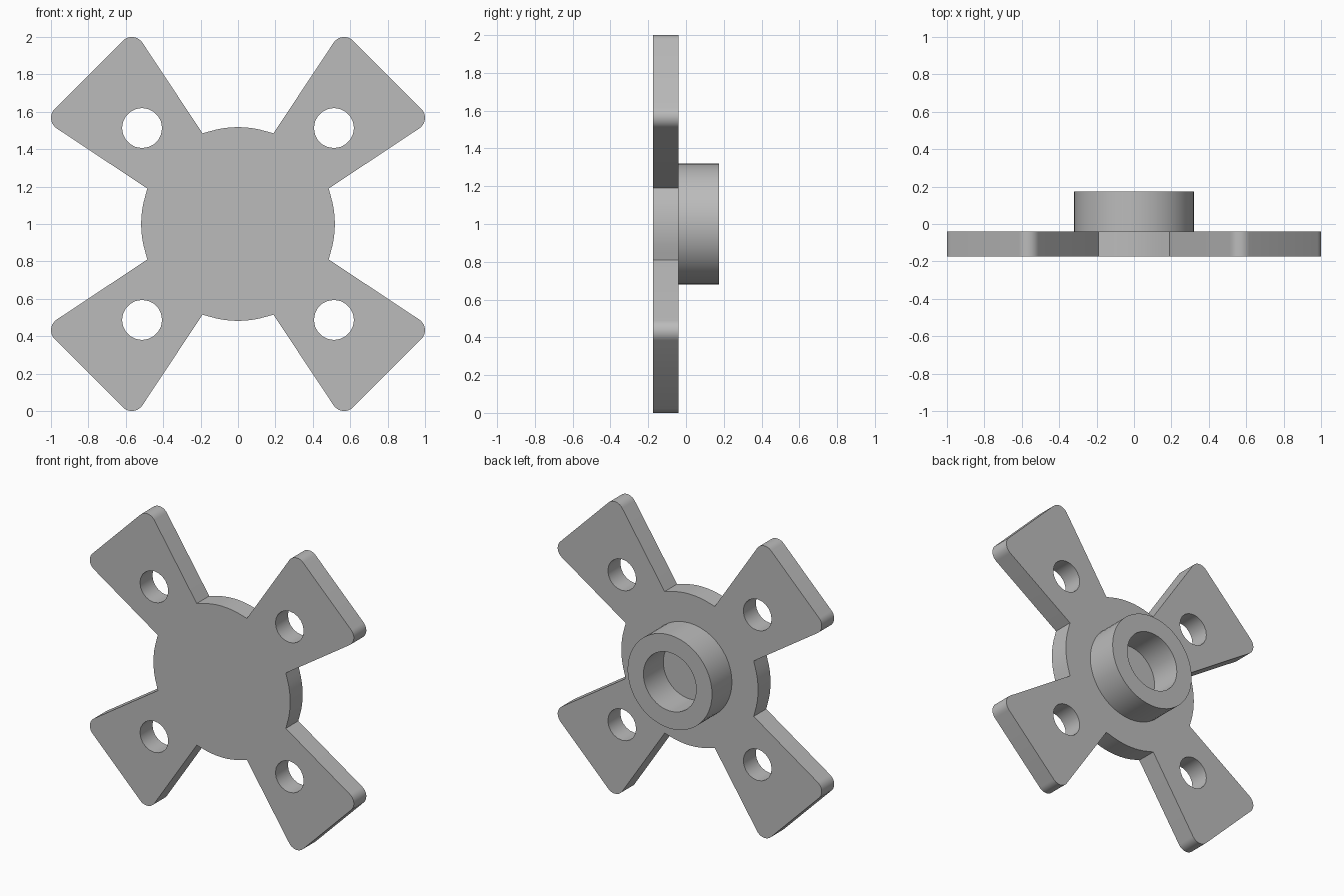
import bpy, bmesh, math
from mathutils import Matrix, Vector

old = bpy.data.objects.get("Cube")
if old:
    bpy.data.objects.remove(old, do_unlink=True)

FRONT, BACK, HUB_END = -0.175, -0.04, 0.175
CENTRE_Z = 1.0
DISC_R, ARM_END, TAPER = 0.518, 1.1285, math.radians(11.45)
ROOT = Vector((0.477, 0.2086))          # where an arm meets the disc
CORNER_R = 0.068

grey = bpy.data.materials.new("plain_grey")
grey.use_nodes = True
grey.diffuse_color = (0.5, 0.5, 0.5, 1)
grey.node_tree.nodes["Principled BSDF"].inputs["Base Color"].default_value = (0.5, 0.5, 0.5, 1)


def arc(cx, cy, r, a0, a1, n):
    steps = [a0 + (a1 - a0) * i / n for i in range(n + 1)]
    return [Vector((cx + r * math.cos(a), cy + r * math.sin(a))) for a in steps]


def finish(bm, name):
    bmesh.ops.recalc_face_normals(bm, faces=bm.faces)
    mesh = bpy.data.meshes.new(name)
    bm.to_mesh(mesh)
    bm.free()
    mesh.materials.append(grey)
    obj = bpy.data.objects.new(name, mesh)
    bpy.context.collection.objects.link(obj)
    obj.location.z = CENTRE_Z
    bpy.ops.object.select_all(action='DESELECT')
    obj.select_set(True)
    bpy.context.view_layer.objects.active = obj
    bpy.ops.object.shade_smooth_by_angle(angle=math.radians(30))


def add_loop(bm, points):
    verts = [bm.verts.new((p.x, FRONT, p.y)) for p in points]
    for a, b in zip(verts, verts[1:] + verts[:1]):
        bm.edges.new((a, b))


# One arm pointing along +x: root, rounded corner, mirrored, then the disc arc
half_width = ROOT.y + (ARM_END - ROOT.x) * math.tan(TAPER)
corner_y = half_width - CORNER_R / math.tan(math.pi / 4 - TAPER / 2)
corner = arc(ARM_END - CORNER_R, corner_y, CORNER_R, 0, math.pi / 2 + TAPER, 10)
upper = corner + [ROOT]
lower = [Vector((p.x, -p.y)) for p in reversed(upper)]
root_angle = math.atan2(ROOT.y, ROOT.x)
rim = arc(0, 0, DISC_R, root_angle, math.pi / 2 - root_angle, 10)[1:-1]
section = lower + upper + rim

# Plate with four tapered arms and bolt holes
bm = bmesh.new()
outline = []
for k in range(4):
    turn = Matrix.Rotation(math.pi / 4 + k * math.pi / 2, 2)
    outline += [turn @ p for p in section]
add_loop(bm, outline)
for sx in (-1, 1):
    for sz in (-1, 1):
        add_loop(bm, arc(sx * 0.513, sz * 0.513, 0.107, 0, math.tau, 20)[:-1])
bmesh.ops.triangle_fill(bm, edges=bm.edges[:], use_beauty=True, use_dissolve=False)
grown = bmesh.ops.extrude_face_region(bm, geom=bm.faces[:], use_keep_orig=True)
moved = [g for g in grown["geom"] if isinstance(g, bmesh.types.BMVert)]
bmesh.ops.translate(bm, verts=moved, vec=(0, BACK - FRONT, 0))
finish(bm, "four_arm_plate")

# Hub ring on the back, its bore closed by the plate
bm = bmesh.new()
profile = [(0.32, BACK - 0.01), (0.32, HUB_END), (0.2, HUB_END), (0.2, BACK - 0.01)]
verts = [bm.verts.new((r, y, 0)) for r, y in profile]
edges = [bm.edges.new((verts[i], verts[(i + 1) % 4])) for i in range(4)]
bmesh.ops.spin(bm, geom=verts + edges, cent=(0, 0, 0), axis=(0, 1, 0),
               angle=math.tau, steps=48, use_merge=True)
bmesh.ops.remove_doubles(bm, verts=bm.verts[:], dist=0.0001)
finish(bm, "hub_ring")
